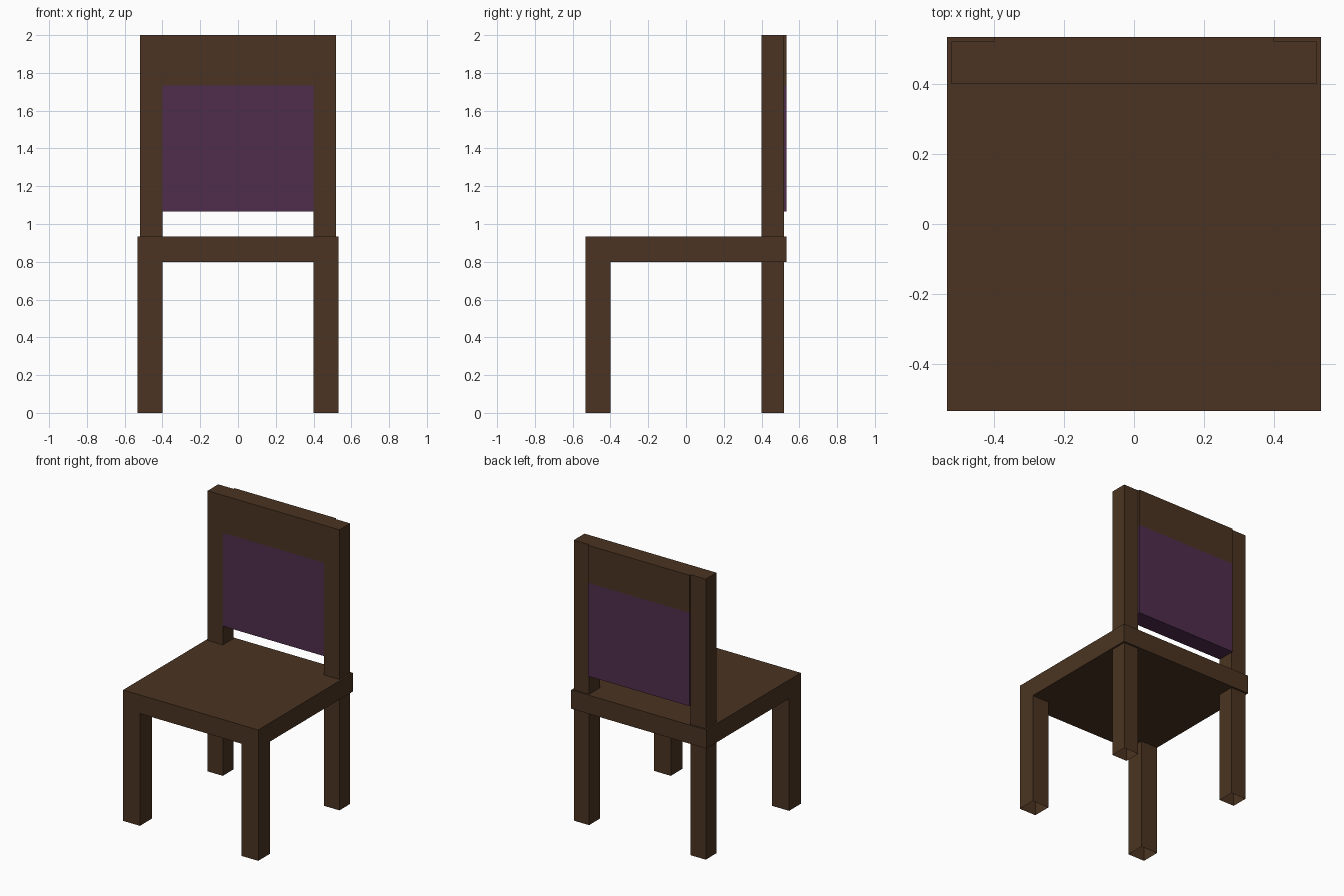
import bpy, bmesh

if "Cube" in bpy.data.objects:
    bpy.data.objects.remove(bpy.data.objects["Cube"])


def material(name, rgb):
    m = bpy.data.materials.new(name)
    m.diffuse_color = (*rgb, 1.0)
    m.use_nodes = True
    m.node_tree.nodes["Principled BSDF"].inputs["Base Color"].default_value = m.diffuse_color
    return m


wood = material("dark wood", (0.069, 0.034, 0.016))
fabric = material("purple fabric", (0.080, 0.027, 0.074))


def box(name, lo, hi, mat, open_bottom=False):
    """Axis-aligned box between two corners."""
    bm = bmesh.new()
    bmesh.ops.create_cube(bm, size=1.0)
    for v in bm.verts:
        v.co = [hi[i] if v.co[i] > 0 else lo[i] for i in range(3)]
    if open_bottom:
        bm.normal_update()
        under = [f for f in bm.faces if f.normal.z < -0.9]
        bmesh.ops.delete(bm, geom=under, context='FACES')
    mesh = bpy.data.meshes.new(name)
    bm.to_mesh(mesh)
    bm.free()
    mesh.materials.append(mat)
    obj = bpy.data.objects.new(name, mesh)
    bpy.context.collection.objects.link(obj)
    return obj


def mirrored(obj):
    mod = obj.modifiers.new("Mirror", 'MIRROR')
    mod.use_axis[0] = True
    mod.use_mirror_merge = False


E = 0.533   # half width of the seat
IN = 0.40   # inner edge of legs
POST = 0.52  # outer edge of back posts

# Seat slab
box("seat", (-E, -E, 0.80), (E, E, 0.933), wood)

# Legs, hollow at the foot; the back pair runs up as posts
mirrored(box("front_leg", (IN, -E, 0), (E, -IN, 0.80), wood, True))
mirrored(box("back_post", (IN, IN, 0), (POST, POST, 2.0), wood, True))

# Backrest between the posts, slightly proud at the rear
box("back_panel", (-IN, IN, 1.067), (IN, E, 1.733), fabric)
box("top_rail", (-IN, IN, 1.733), (IN, E, 2.0), wood)
